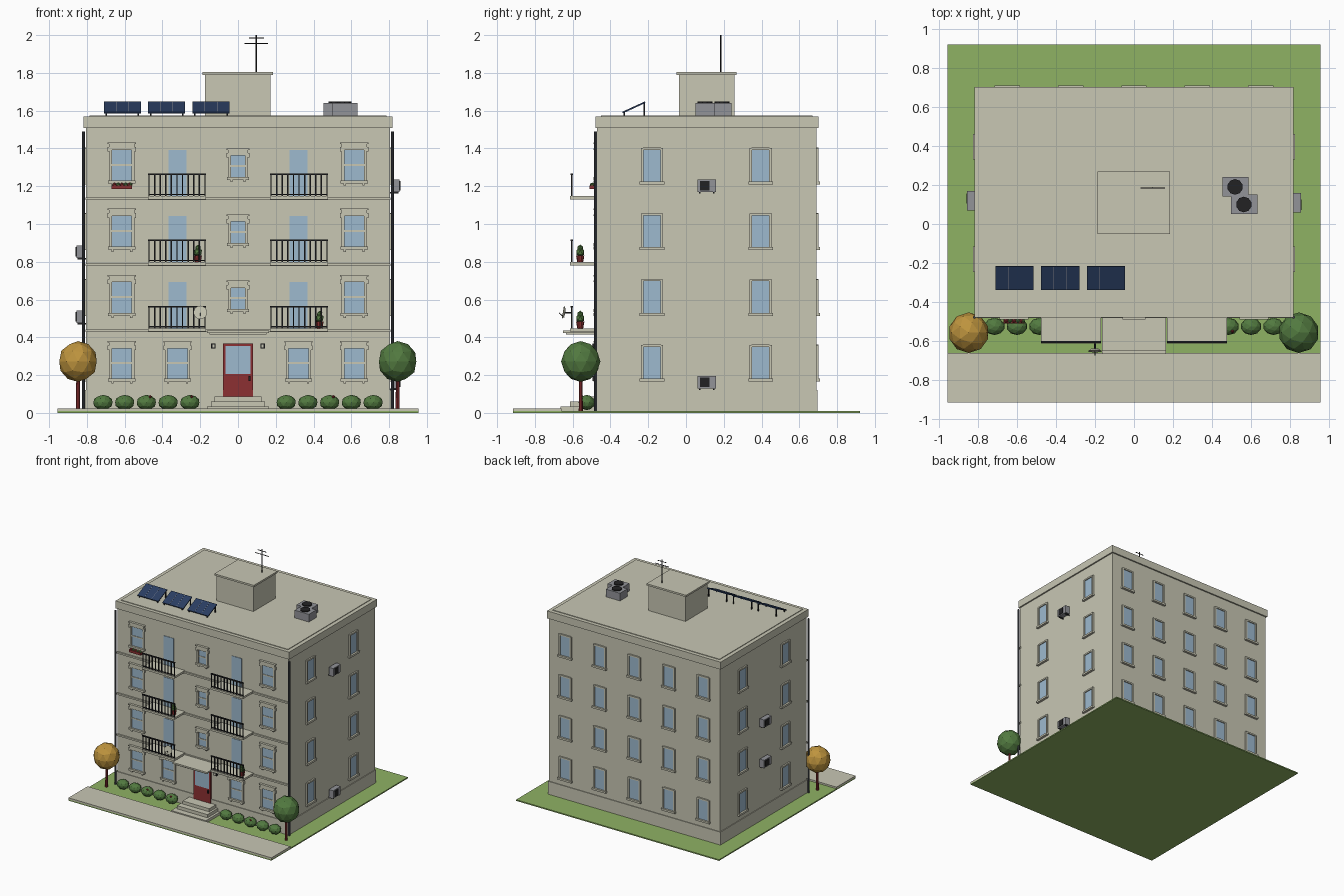
import bpy, bmesh, math
from mathutils import Matrix, Vector

if "Cube" in bpy.data.objects:
    bpy.data.objects.remove(bpy.data.objects["Cube"])


def material(name, rgb):
    m = bpy.data.materials.new(name)
    lin = [(c / 255 / 12.92) if c < 11 else ((c / 255 + 0.055) / 1.055) ** 2.4 for c in rgb]
    m.diffuse_color = (*lin, 1)
    m.use_nodes = True
    m.node_tree.nodes["Principled BSDF"].inputs["Base Color"].default_value = m.diffuse_color
    return m


STONE = material("stone", (200, 199, 180))
GLASS = material("window_glass", (158, 186, 207))
LAWN = material("lawn_green", (143, 178, 100))
LEAF = material("leaf_green", (82, 122, 64))
GOLD = material("autumn_gold", (190, 148, 62))
RED = material("dark_red", (140, 48, 50))
BLACK = material("iron_black", (34, 34, 36))
GREY = material("metal_grey", (146, 147, 152))
NAVY = material("panel_navy", (42, 62, 98))
PIPE = material("pipe_grey", (70, 74, 80))


class Part:
    """One named object gathered from simple solids."""

    def __init__(self, name, mat):
        self.name, self.mat, self.bm = name, mat, bmesh.new()

    def box(self, x0, x1, y0, y1, z0, z1, M=Matrix()):
        T = Matrix.Translation(((x0 + x1) / 2, (y0 + y1) / 2, (z0 + z1) / 2))
        S = Matrix.Diagonal((x1 - x0, y1 - y0, z1 - z0, 1))
        bmesh.ops.create_cube(self.bm, size=1, matrix=M @ T @ S)

    def rod(self, a, b, r, n=8, r2=None):
        a, b = Vector(a), Vector(b)
        R = (b - a).to_track_quat('Z', 'Y').to_matrix().to_4x4()
        bmesh.ops.create_cone(self.bm, cap_ends=True, segments=n, radius1=r, radius2=r if r2 is None else r2,
                              depth=(b - a).length, matrix=Matrix.Translation((a + b) / 2) @ R)

    def ball(self, c, size, sub=2):
        bmesh.ops.create_icosphere(self.bm, subdivisions=sub, radius=1,
                                   matrix=Matrix.Translation(c) @ Matrix.Diagonal((*size, 1)))

    def done(self):
        me = bpy.data.meshes.new(self.name)
        self.bm.to_mesh(me)
        self.bm.free()
        me.materials.append(self.mat)
        ob = bpy.data.objects.new(self.name, me)
        bpy.context.collection.objects.link(ob)


def wall_frame(x, y, deg):
    return Matrix.Translation((x, y, 0)) @ Matrix.Rotation(math.radians(deg), 4, 'Z')


WX, Y0, Y1 = 0.805, -0.47, 0.69
FLOOR = 0.35
LEVELS = [0.445 + FLOOR * i for i in range(3)]

# Ground
p = Part("lawn", LAWN); p.box(-.955, .955, -.915, .92, 0, .01); p.done()
p = Part("sidewalk", STONE); p.box(-.955, .955, -.915, -.66, .005, .024); p.done()

# Building body
p = Part("walls", STONE)
p.box(-WX, WX, Y0, Y1, .005, 1.53)
p.done()
p = Part("plinth", STONE); p.box(-WX - .006, WX + .006, Y0 - .006, Y1 + .006, .005, .12); p.done()
p = Part("parapet", STONE)
p.box(-.817, .817, -.48, .702, 1.507, 1.57)
p.box(-.785, .785, -.45, .67, 1.56, 1.575)
p.done()
p = Part("belt_courses", STONE)
for z in LEVELS:
    p.box(-WX - .003, WX + .003, Y0 - .012, Y0 + .01, z - .018, z - .004)
p.done()

# Windows
trim, panes = Part("window_trim", STONE), Part("window_panes", GLASS)


def window(M, x, z0, z1, w, rail=False, lintel=False):
    h = w / 2
    panes.box(x - h, x + h, -.004, .01, z0, z1, M)
    for s in (-1, 1):
        e = x + s * (h + .004)
        trim.box(e - .007, e + .007, -.012, .01, z0 - .005, z1 + .007, M)
    trim.box(x - h, x + h, -.012, .01, z1 - .003, z1 + .01, M)
    trim.box(x - h - .017, x + h + .017, -.02, .01, z0 - .016, z0, M)
    if rail:
        zm = (z0 + z1) / 2
        trim.box(x - h, x + h, -.008, .01, zm - .005, zm + .005, M)
    if lintel:
        trim.box(x - h - .013, x + h + .013, -.016, .01, z1, z1 + .03, M)
        trim.box(x - h - .02, x + h + .02, -.02, .01, z1 + .028, z1 + .036, M)
        for s in (-1, 1):
            trim.box(x + s * (h + .012) - .008, x + s * (h + .012) + .008, -.018, .01, z1 - .012, z1 + .012, M)
            trim.box(x + s * (h - .005) - .006, x + s * (h - .005) + .006, -.016, .01, z0 - .027, z0 - .015, M)


front, back = wall_frame(0, Y0, 0), wall_frame(0, Y1, 180)
right, left = wall_frame(WX, 0, 90), wall_frame(-WX, 0, -90)
for x in (-.615, -.32, .32, .615):
    window(front, x, .183, .345, .11, True, True)
for z in LEVELS:
    for x in (-.615, .615):
        window(front, x, z + .085, z + .25, .11, True, True)
    window(front, 0, z + .105, z + .22, .08, True, True)
    for x in (-.32, .32):
        panes.box(x - .047, x + .047, -.004, .01, z, z + .247, front)
for i in range(4):
    z = .182 + FLOOR * i - .002 * i
    for y in (-.18, .395):
        window(right, y, z, z + .17, .096)
        window(left, -y, z, z + .17, .096)
    for x in (-.65, -.325, 0, .325, .65):
        window(back, x, z, z + .17, .096)
trim.done()
panes.done()

# Balconies
slab, rail = Part("balcony_slabs", STONE), Part("balcony_railings", BLACK)
for z in LEVELS:
    for s in (-1, 1):
        cx = s * .323
        slab.box(cx - .153, cx + .153, -.613, Y0, z - .014, z + .003)
        rail.box(cx - .153, cx + .153, -.611, -.599, z + .114, z + .122)
        rail.box(cx - .15, cx + .15, -.608, -.602, z + .008, z + .014)
        for i in range(11):
            x = cx - .148 + .296 * i / 10
            rail.box(x - .0035, x + .0035, -.6085, -.6015, z, z + .118)
slab.done()
rail.done()

# Entrance
p = Part("front_door", RED); p.box(-.08, .08, Y0 - .012, Y0 + .01, .085, .367); p.done()
p = Part("door_glass", GLASS); p.box(-.066, .066, Y0 - .016, Y0 - .01, .207, .353); p.done()
p = Part("door_handle", BLACK); p.box(.055, .065, Y0 - .024, Y0 - .012, .17, .195); p.done()
p = Part("canopy", STONE)
p.box(-.163, .163, -.65, Y0, .424, .437)
p.box(-.15, .15, -.635, Y0, .414, .425)
p.done()
p = Part("entry_steps", STONE)
for w, y, z0, z1 in ((.163, -.665, .005, .033), (.143, -.615, .03, .06), (.125, -.565, .055, .086)):
    p.box(-w, w, y, Y0, z0, z1)
p.done()
case, glow = Part("lamp_cases", BLACK), Part("lamp_glass", STONE)
for x in (-.13, .13):
    case.box(x - .012, x + .012, Y0 - .025, Y0, .34, .367)
    glow.box(x - .006, x + .006, Y0 - .028, Y0 - .02, .345, .361)
case.done()
glow.done()

# Downpipes
p = Part("downpipes", PIPE)
for x in (-.817, .817):
    p.rod((x, -.478, .01), (x, -.478, 1.49), .008)
p.done()

# Wall cooling units
body, grille = Part("wall_coolers", GREY), Part("cooler_grilles", BLACK)
for M, c, z in ((right, .11, 1.165), (right, .11, .125), (left, -.12, .815), (left, -.12, .472)):
    body.box(c - .05, c + .05, -.05, -.008, z + .004, z + .07, M)
    grille.box(c - .037, c + .015, -.054, -.048, z + .012, z + .062, M)
    for s in (-.038, .038):
        grille.box(c + s - .004, c + s + .004, -.045, 0, z - .004, z + .005, M)
body.done()
grille.done()

# Roof stair house
p = Part("stair_house", STONE)
p.box(-.175, .172, -.038, .257, 1.57, 1.795)
p.box(-.188, .184, -.05, .268, 1.79, 1.805)
p.done()

# Aerial
p = Part("aerial", BLACK)
p.rod((.097, .185, 1.8), (.097, .185, 2), .004)
for z, w in ((1.985, .04), (1.955, .063)):
    p.rod((.097 - w, .185, z), (.097 + w, .185, z), .003)
p.done()

# Roof cooling units
body, fan = Part("roof_coolers", GREY), Part("roof_fans", BLACK)
for x, y in ((.52, .19), (.565, .1)):
    body.box(x - .067, x + .067, y - .05, y + .05, 1.57, 1.64)
    fan.rod((x - .002, y, 1.635), (x - .002, y, 1.648), .04, 10)
body.done()
fan.done()

# Solar panels
pan, lines, legs = Part("solar_panels", NAVY), Part("panel_lines", GREY), Part("panel_legs", BLACK)
tilt = math.atan2(.055, .12)
for x in (-.612, -.378, -.143):
    M = Matrix.Translation((x, -.276, 1.617)) @ Matrix.Rotation(tilt, 4, 'X')
    pan.box(-.098, .098, -.066, .066, -.004, .004, M)
    for dx in (-.033, .033):
        lines.box(dx - .001, dx + .001, -.064, .064, .003, .0048, M)
    for dx in (-.085, .085):
        legs.box(x + dx - .004, x + dx + .004, -.224, -.216, 1.57, 1.64)
        legs.box(x + dx - .004, x + dx + .004, -.332, -.324, 1.57, 1.592)
pan.done()
lines.done()
legs.done()

# Satellite dish
p = Part("dish", STONE); p.rod((-.2, -.652, .532), (-.2, -.64, .53), .036, 16, .02); p.done()
p = Part("dish_arm", BLACK)
p.rod((-.2, -.64, .53), (-.2, -.605, .53), .004)
p.rod((-.2, -.645, .505), (-.2, -.672, .53), .002)
p.done()

# Balcony plants and window box
pots, plants = Part("plant_pots", RED), Part("pot_plants", LEAF)
for x, z in ((-.212, LEVELS[1]), (.432, LEVELS[0])):
    pots.rod((x, -.56, z), (x, -.56, z + .038), .015, 10, .022)
    plants.ball((x, -.56, z + .055), (.024, .024, .026), 1)
    plants.ball((x, -.56, z + .078), (.016, .016, .018), 1)
pots.box(-.67, -.56, -.51, -.483, 1.185, 1.205)
for i in range(5):
    (plants if i % 2 else pots).ball((-.655 + .02 * i * 1.0, -.497, 1.209), (.012, .012, .01), 1)
plants.ball((-.57, -.497, 1.209), (.012, .012, .01), 1)
pots.done()
plants.done()

# Hedge bushes with blossoms
p = Part("bushes", LEAF)
for i in range(5):
    for s in (-1, 1):
        p.ball((s * (.255 + .115 * i), -.525, .055), (.053, .044, .04))
p.done()
p = Part("blossoms", RED)
for x in (-.465, -.245, .505):
    p.ball((x, -.55, .085), (.009, .009, .009), 1)
p.done()

# Trees
trunks = Part("tree_trunks", RED)
for name, x, mat in (("left_tree_crown", -.847, GOLD), ("right_tree_crown", .845, LEAF)):
    trunks.rod((x, -.557, .005), (x, -.557, .19), .011, 8, .009)
    crown = Part(name, mat)
    crown.ball((x, -.557, .272), (.104, .104, .108))
    crown.done()
trunks.done()
